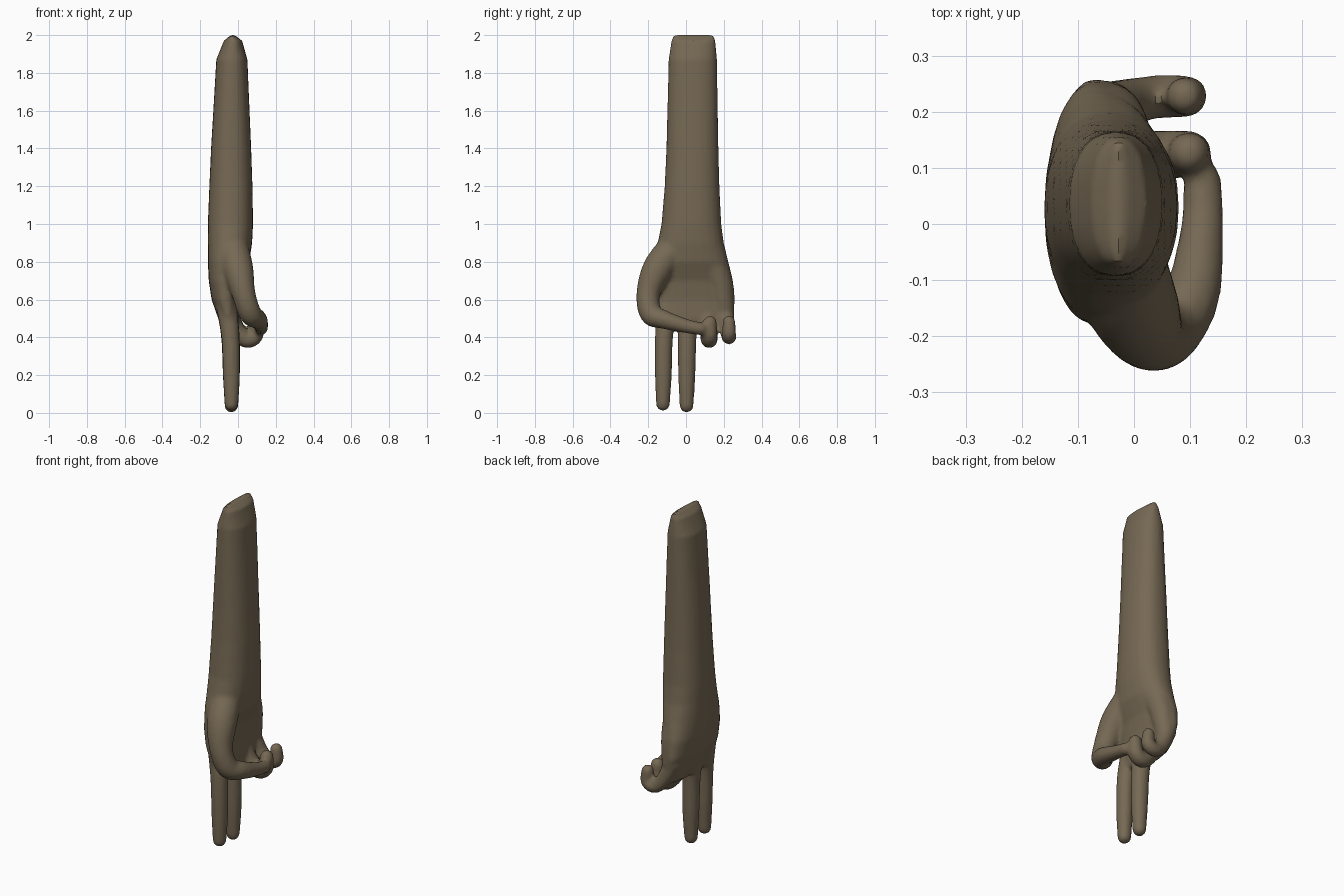
import bpy, bmesh, math
from mathutils import Vector

if "Cube" in bpy.data.objects:
    bpy.data.objects.remove(bpy.data.objects["Cube"])

skin = bpy.data.materials.new("brown skin")
skin.diffuse_color = (0.18, 0.14, 0.088, 1)
skin.use_nodes = True
skin.node_tree.nodes["Principled BSDF"].inputs["Base Color"].default_value = skin.diffuse_color

bm = bmesh.new()


def bridge(sections):
    """Skin a list of equal point rings into a closed tube."""
    rings = [[bm.verts.new(p) for p in ring] for ring in sections]
    n = len(rings[0])
    for a, b in zip(rings, rings[1:]):
        for i in range(n):
            j = (i + 1) % n
            bm.faces.new((a[i], a[j], b[j], b[i]))
    bm.faces.new(rings[0][::-1])
    bm.faces.new(rings[-1])


def loft(levels, sides=24, power=2.3):
    """Upright tube of rounded sections: z, x min, x max, y min, y max."""
    sections = []
    for z, x0, x1, y0, y1 in levels:
        ring = []
        for i in range(sides):
            a = 2 * math.pi * i / sides
            c, s = math.cos(a), math.sin(a)
            px = math.copysign(abs(c) ** (2 / power), c)
            py = math.copysign(abs(s) ** (2 / power), s)
            ring.append(((x0 + x1) / 2 + px * (x1 - x0) / 2,
                         (y0 + y1) / 2 + py * (y1 - y0) / 2, z))
        sections.append(ring)
    bridge(sections)


def digit(points, steps=6, sides=16):
    """Round-ended limb swept along a smooth path of x, y, z, radius."""
    p = [Vector(q) for q in points]
    p = [2 * p[0] - p[1]] + p + [2 * p[-1] - p[-2]]
    path = []
    for k in range(1, len(p) - 2):
        a, b, c, d = p[k - 1:k + 3]
        for i in range(steps + (k == len(p) - 3)):
            t = i / steps
            path.append(0.5 * (2 * b + (c - a) * t + (2 * a - 5 * b + 4 * c - d) * t * t
                               + (3 * b - a - 3 * c + d) * t ** 3))
    last = len(path) - 1
    dirs = [(path[min(i + 1, last)].xyz - path[max(i - 1, 0)].xyz).normalized()
            for i in range(last + 1)]
    stops = [(q.xyz, q[3], t) for q, t in zip(path, dirs)]

    def cap(stop, sign):
        c, r, t = stop
        return [(c + t * sign * r * math.sin(a), r * math.cos(a), t)
                for a in (math.radians(g) for g in (20, 40, 60, 80))]

    stops = cap(stops[0], -1)[::-1] + stops + cap(stops[-1], 1)
    side = stops[0][2].orthogonal()
    sections = []
    for c, r, t in stops:
        side = (side - t * side.dot(t)).normalized()
        up = t.cross(side)
        sections.append([c + r * (side * math.cos(a) + up * math.sin(a))
                         for a in (2 * math.pi * i / sides for i in range(sides))])
    bridge(sections)


# palm, wrist and chisel-cut forearm
loft([(0.44, -0.08, -0.01, -0.14, 0.22),
      (0.50, -0.105, 0.005, -0.165, 0.25),
      (0.60, -0.14, 0.005, -0.175, 0.26),
      (0.70, -0.155, 0.02, -0.18, 0.25),
      (0.80, -0.16, 0.06, -0.175, 0.225),
      (0.90, -0.16, 0.075, -0.15, 0.20),
      (1.00, -0.16, 0.08, -0.13, 0.187),
      (1.20, -0.152, 0.077, -0.113, 0.177),
      (1.40, -0.143, 0.07, -0.104, 0.172),
      (1.87, -0.115, 0.05, -0.092, 0.164),
      (1.97, -0.075, 0.022, -0.077, 0.155),
      (2.00, -0.038, -0.018, -0.066, 0.146)])

# thumb folded across the palm
digit([(-0.03, -0.06, 0.88, 0.085), (0.0, -0.15, 0.76, 0.082),
       (0.03, -0.20, 0.63, 0.063), (0.065, -0.185, 0.525, 0.06),
       (0.105, -0.12, 0.495, 0.05), (0.122, 0.0, 0.46, 0.038),
       (0.122, 0.078, 0.445, 0.034)])
# heel of the palm on the little finger side
digit([(-0.04, 0.11, 0.84, 0.085), (-0.045, 0.175, 0.70, 0.07), (-0.05, 0.2, 0.56, 0.057)])
# straight index and middle fingers
digit([(-0.06, -0.10, 0.56, 0.055), (-0.04, -0.117, 0.40, 0.048),
       (-0.035, -0.12, 0.2, 0.045), (-0.035, -0.122, 0.047, 0.037)])
digit([(-0.06, 0.01, 0.56, 0.055), (-0.04, 0.006, 0.40, 0.05),
       (-0.035, 0.004, 0.2, 0.046), (-0.035, 0.003, 0.038, 0.037)])
# curled ring and little fingers
digit([(-0.06, 0.11, 0.55, 0.055), (-0.01, 0.118, 0.44, 0.047), (0.045, 0.122, 0.388, 0.045),
       (0.093, 0.125, 0.41, 0.042), (0.098, 0.127, 0.478, 0.037)])
digit([(-0.06, 0.2, 0.56, 0.052), (-0.01, 0.218, 0.455, 0.042), (0.045, 0.227, 0.402, 0.039),
       (0.092, 0.228, 0.42, 0.037), (0.09, 0.228, 0.482, 0.034)])

bmesh.ops.recalc_face_normals(bm, faces=bm.faces[:])
mesh = bpy.data.meshes.new("forearm_and_hand")
bm.to_mesh(mesh)
bm.free()
arm = bpy.data.objects.new("forearm_and_hand", mesh)
bpy.context.collection.objects.link(arm)
bpy.context.view_layer.objects.active = arm
arm.select_set(True)

# fuse all parts into one skin
fuse = arm.modifiers.new("fuse", "REMESH")
fuse.mode = "VOXEL"
fuse.voxel_size = 0.011
bpy.ops.object.modifier_apply(modifier="fuse")

# soften the hand, leaving the cut end crisp
group = arm.vertex_groups.new(name="soft")
group.add([v.index for v in arm.data.vertices if v.co.z < 1.8], 1.0, "REPLACE")
soft = arm.modifiers.new("soften", "SMOOTH")
soft.factor = 0.5
soft.iterations = 5
soft.vertex_group = "soft"
bpy.ops.object.modifier_apply(modifier="soften")

arm.data.materials.clear()
arm.data.materials.append(skin)
bpy.ops.object.shade_smooth_by_angle(angle=math.radians(35))
